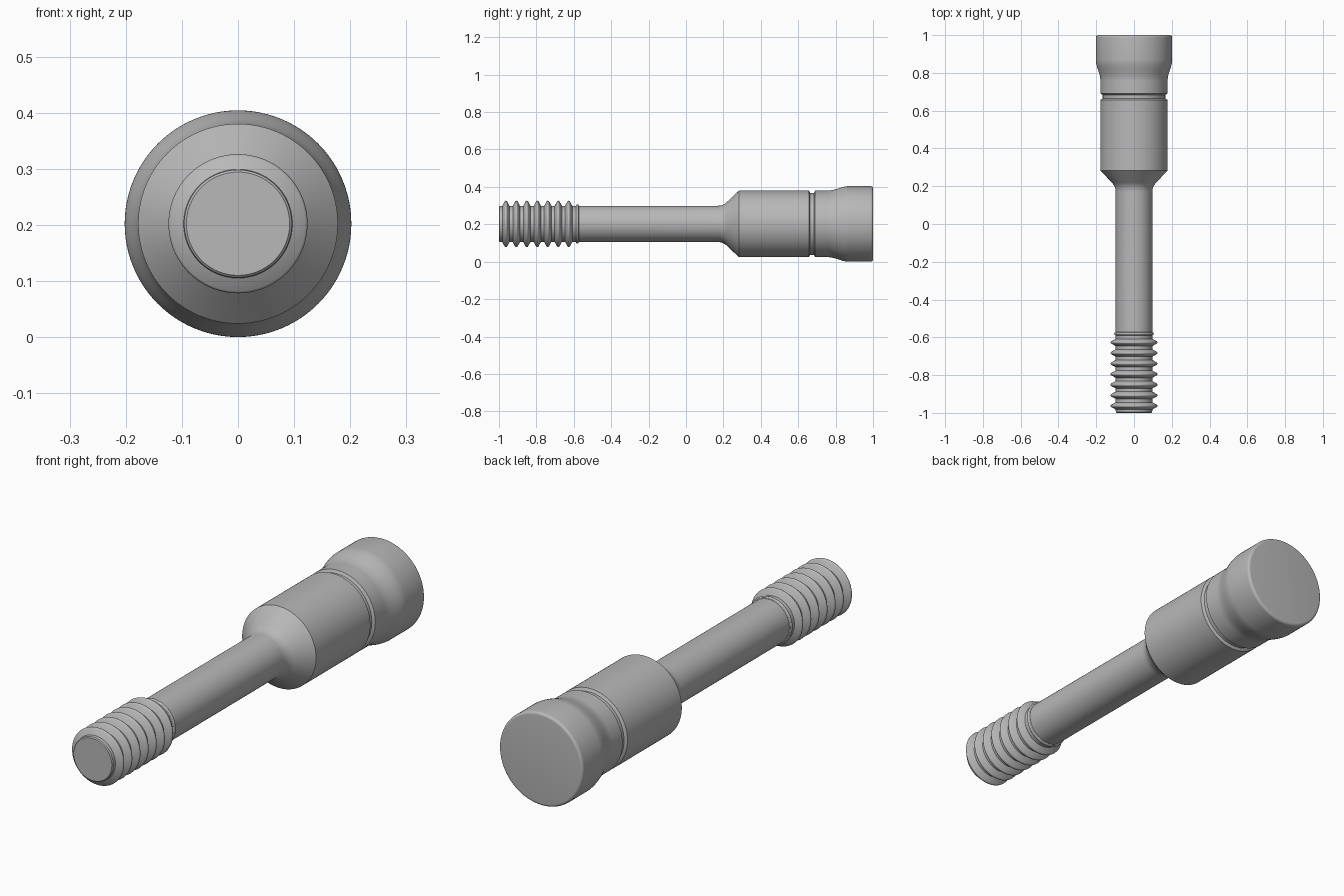
import bpy
import bmesh
import math
from mathutils import Matrix, Vector

AXIS_Z = 0.202
SIDES = 96

cube = bpy.data.objects.get("Cube")
if cube:
    bpy.data.objects.remove(cube, do_unlink=True)

steel = bpy.data.materials.new("grey_steel")
steel.use_nodes = True
GREY = (0.48, 0.48, 0.48, 1)
steel.diffuse_color = GREY
steel.node_tree.nodes["Principled BSDF"].inputs["Base Color"].default_value = GREY


def lathe(name, profile):
    """Turn a profile of (y, radius) points around the long axis."""
    bm = bmesh.new()
    verts = [bm.verts.new((r, y, 0)) for y, r in profile]
    edges = [bm.edges.new(pair) for pair in zip(verts, verts[1:])]
    bmesh.ops.spin(bm, geom=verts + edges, cent=(0, 0, 0), axis=(0, 1, 0),
                   angle=math.tau, steps=SIDES, use_duplicate=False)
    bmesh.ops.remove_doubles(bm, verts=bm.verts, dist=1e-5)
    bmesh.ops.transform(bm, matrix=Matrix.Translation((0, 0, AXIS_Z)), verts=bm.verts)
    # Face every side away from the solid, using the first profile-side face
    bmesh.ops.recalc_face_normals(bm, faces=bm.faces)
    centre = Vector((0, 0, AXIS_Z))
    lean = 0
    for f in bm.faces:
        out = f.calc_center_median() - centre
        out.y = 0
        lean += f.normal.dot(out) * f.calc_area()
    if lean < 0:
        bmesh.ops.reverse_faces(bm, faces=bm.faces)
    mesh = bpy.data.meshes.new(name)
    bm.to_mesh(mesh)
    bm.free()
    mesh.materials.append(steel)
    obj = bpy.data.objects.new(name, mesh)
    bpy.context.collection.objects.link(obj)
    bpy.ops.object.select_all(action="DESELECT")
    obj.select_set(True)
    bpy.context.view_layer.objects.active = obj
    bpy.ops.object.shade_smooth_by_angle(angle=math.radians(30))
    return obj


def arc(cy, cr, radius, start, end, steps=6):
    """Points of a circular arc in the (y, radius) plane, angles in degrees."""
    angles = [math.radians(start + (end - start) * i / steps) for i in range(steps + 1)]
    return [(cy + radius * math.cos(a), cr + radius * math.sin(a)) for a in angles]


# Threaded end: seven rounded ridges, then a thin collar
SHAFT_R, CREST_R, PITCH = 0.097, 0.124, 0.056
thread = [(-1, 0), (-1, 0.092), (-0.996, SHAFT_R - 0.001), (-0.985, SHAFT_R)]
for i in range(7):
    y = -0.963 + i * PITCH
    thread.append((y - 0.019, SHAFT_R))
    thread += arc(y, CREST_R - 0.008, 0.008, 150, 30)
    thread.append((y + 0.019, SHAFT_R))
thread += [(-0.59, SHAFT_R)]
thread += arc(-0.581, SHAFT_R, 0.008, 180, 0)
thread += [(-0.57, SHAFT_R)]
lathe("threaded_end", thread)

# Plain shaft running into a fillet and the shoulder cone
FILLET = 0.07
shaft = [(-0.57, SHAFT_R)]
shaft += arc(0.17, SHAFT_R + FILLET, FILLET, -90, -45, 10)
shaft.append((0.283, 0.178))
lathe("shaft_and_shoulder", shaft)

# Cylindrical body with a narrow groove
BODY_R = 0.178
body = [(0.283, BODY_R), (0.657, BODY_R), (0.664, 0.166),
        (0.684, 0.166), (0.691, BODY_R), (0.76, BODY_R)]
lathe("grooved_body", body)

# Flared cap with an S-shaped flank and a rounded rim
CAP_R, RIM = 0.202, 0.012
cap = []
for i in range(17):
    t = i / 16
    ease = t * t * (3 - 2 * t)
    cap.append((0.76 + 0.11 * t, BODY_R + (CAP_R - BODY_R) * ease))
cap += arc(1 - RIM, CAP_R - RIM, RIM, 90, 0)
cap.append((1, 0))
lathe("flared_cap", cap)
